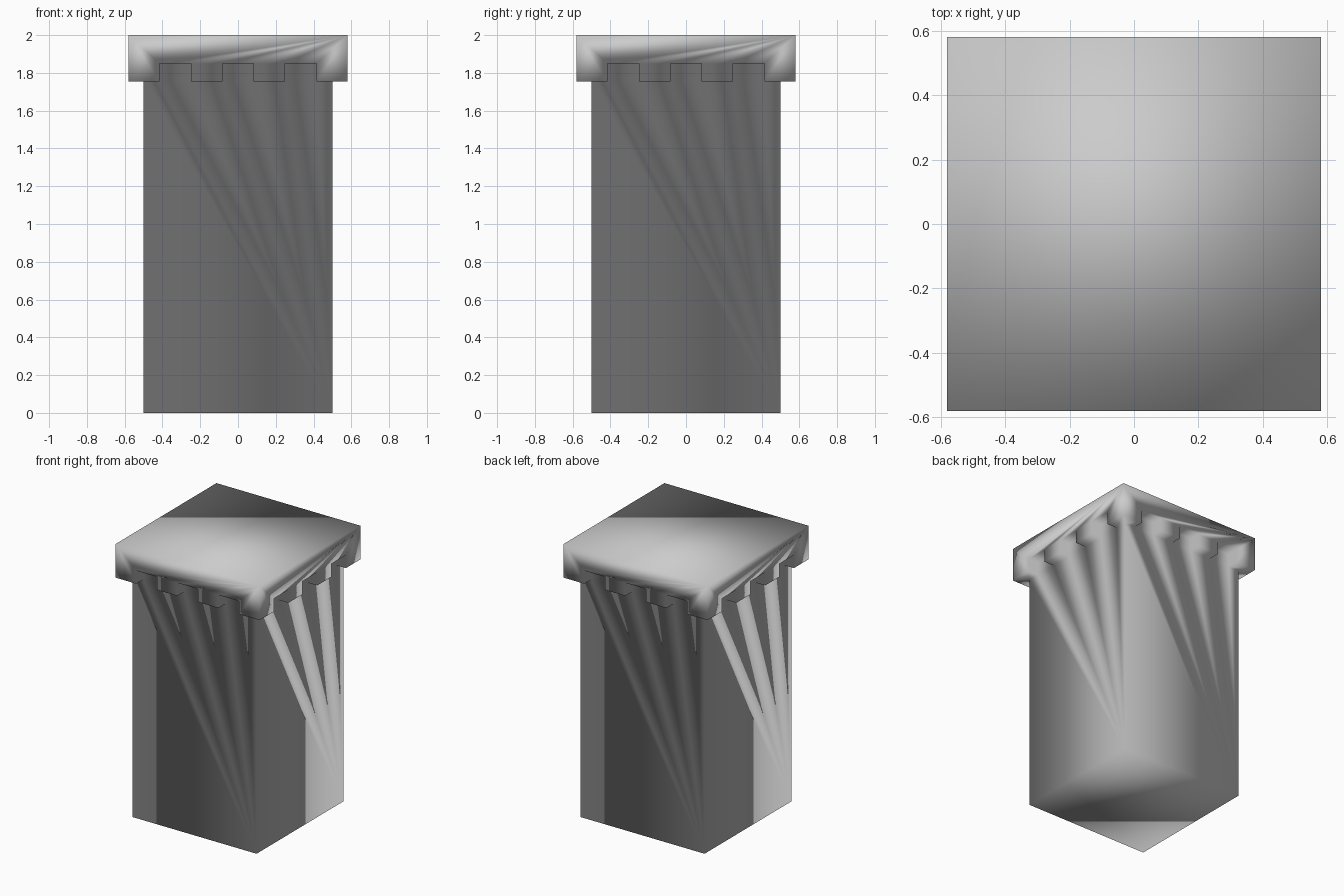
import bpy, bmesh
from mathutils import Matrix
from math import pi

if "Cube" in bpy.data.objects:
    bpy.data.objects.remove(bpy.data.objects["Cube"])

S, C = 0.5, 0.58                    # half widths of shaft and cap
Z_TOOTH, Z_NOTCH, Z_TOP = 1.754, 1.849, 2.0
EDGES = [-C + 2 * C * i / 7 for i in range(8)]
NOTCHES = [(EDGES[i], EDGES[i + 1]) for i in (1, 3, 5)]

bm = bmesh.new()


def face(points, rot):
    bm.faces.new([bm.verts.new(rot @ p) for p in map(lambda q: Matrix.Translation(q).translation, points)])


def crenellated(half, y, z_far):
    """Panel whose edge at the tooth line steps up around every notch."""
    pts = [(-half, y, z_far), (-half, y, Z_TOOTH)]
    for a, b in NOTCHES:
        pts += [(a, y, Z_TOOTH), (a, y, Z_NOTCH), (b, y, Z_NOTCH), (b, y, Z_TOOTH)]
    return pts + [(half, y, Z_TOOTH), (half, y, z_far)]


for k in range(4):
    rot = Matrix.Rotation(k * pi / 2, 3, 'Z')
    # shaft wall and outer cap panel
    face(crenellated(S, -S, 0), rot)
    face(crenellated(C, -C, Z_TOP), rot)
    # notch ceilings and cheeks
    for a, b in NOTCHES:
        face([(a, -C, Z_NOTCH), (b, -C, Z_NOTCH), (b, -S, Z_NOTCH), (a, -S, Z_NOTCH)], rot)
        for x in (a, b):
            face([(x, -C, Z_TOOTH), (x, -S, Z_TOOTH), (x, -S, Z_NOTCH), (x, -C, Z_NOTCH)], rot)
    # undersides of the middle teeth
    for i in (2, 4):
        a, b = EDGES[i], EDGES[i + 1]
        face([(a, -C, Z_TOOTH), (b, -C, Z_TOOTH), (b, -S, Z_TOOTH), (a, -S, Z_TOOTH)], rot)
    # L-shaped underside of the corner tooth
    e = EDGES[1]
    face([(x, y, Z_TOOTH) for x, y in
          ((-C, -C), (e, -C), (e, -S), (-S, -S), (-S, e), (-C, e))], rot)

# roof and base
for h, z in ((C, Z_TOP), (S, 0)):
    face([(-h, -h, z), (h, -h, z), (h, h, z), (-h, h, z)], Matrix.Identity(3))

bmesh.ops.remove_doubles(bm, verts=bm.verts[:], dist=0.0005)
bmesh.ops.recalc_face_normals(bm, faces=bm.faces[:])
for f in bm.faces:
    f.smooth = True                 # smooth shading throughout

mesh = bpy.data.meshes.new("tower")
bm.to_mesh(mesh)
bm.free()
bpy.context.collection.objects.link(bpy.data.objects.new("tower", mesh))
